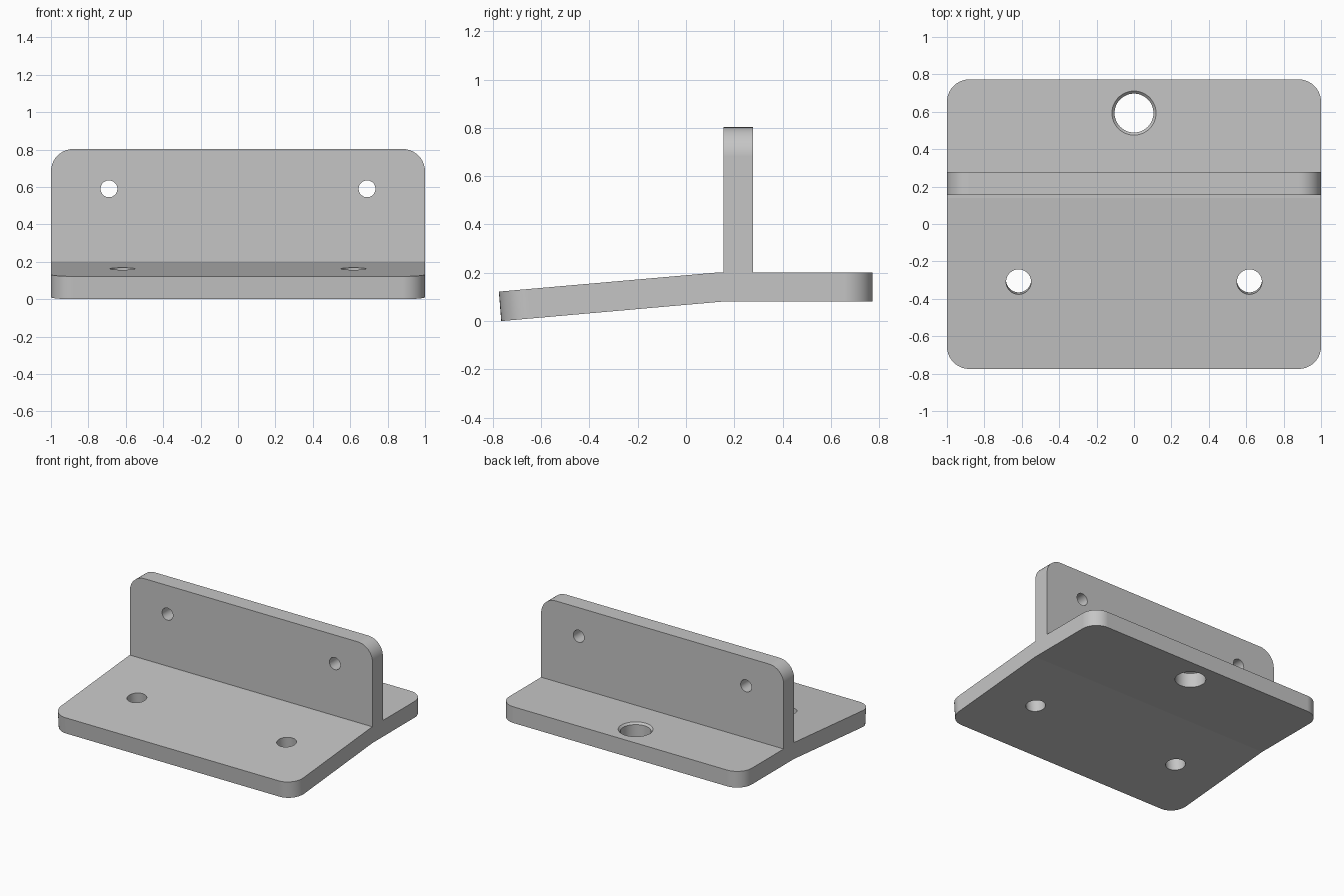
import bpy
import bmesh
from math import radians
from mathutils import Vector

cube = bpy.data.objects.get("Cube")
if cube:
    bpy.data.objects.remove(cube, do_unlink=True)

steel = bpy.data.materials.new("plain grey")
steel.use_nodes = True
GREY = (0.56, 0.56, 0.56, 1)
steel.diffuse_color = GREY
steel.node_tree.nodes["Principled BSDF"].inputs["Base Color"].default_value = GREY

# Side profile (y, z): sloping front plate, level back plate, upright flange
PROFILE = [(-0.765, 0), (0.155, 0.081), (0.773, 0.081), (0.773, 0.202),
           (0.278, 0.202), (0.278, 0.803), (0.155, 0.803), (0.155, 0.202),
           (0.14, 0.202), (-0.775, 0.122)]
bm = bmesh.new()
side = bm.faces.new([bm.verts.new((-1, y, z)) for y, z in PROFILE])
extruded = bmesh.ops.extrude_face_region(bm, geom=[side])["geom"]
bmesh.ops.translate(bm, vec=(2, 0, 0),
                    verts=[g for g in extruded if isinstance(g, bmesh.types.BMVert)])
bmesh.ops.recalc_face_normals(bm, faces=bm.faces)


# Rounded corners at the free ends of the three plates
def is_corner(edge):
    a, b = (v.co for v in edge.verts)
    if abs(a.x - b.x) > 0.1:
        return False
    return max(a.y, b.y) < -0.7 or min(a.y, b.y) > 0.7 or min(a.z, b.z) > 0.7


bmesh.ops.bevel(bm, geom=[e for e in bm.edges if is_corner(e)], offset=0.12,
                offset_type='OFFSET', segments=10, profile=0.5,
                affect='EDGES', clamp_overlap=False)
mesh = bpy.data.meshes.new("angled_bracket")
bm.to_mesh(mesh)
bm.free()
bracket = bpy.data.objects.new("angled_bracket", mesh)
bpy.context.collection.objects.link(bracket)
mesh.materials.append(steel)
bpy.context.view_layer.objects.active = bracket


# Drill a hole, or a countersink when the two radii differ
def drill(centre, axis, r_bottom, r_top, depth):
    turn = Vector(axis).to_track_quat('Z', 'Y').to_euler()
    bpy.ops.mesh.primitive_cone_add(vertices=48, radius1=r_bottom, radius2=r_top,
                                    depth=depth, location=centre, rotation=turn)
    cutter = bpy.context.object
    cutter.name = "hole_cutter"
    cutter.hide_render = True
    cutter.data.materials.append(steel)
    bpy.context.view_layer.objects.active = bracket
    cut = bracket.modifiers.new("hole", 'BOOLEAN')
    cut.operation = 'DIFFERENCE'
    cut.solver = 'EXACT'
    cut.object = cutter
    bpy.ops.object.modifier_apply(modifier=cut.name)
    bpy.data.objects.remove(cutter, do_unlink=True)


for s in (-1, 1):
    drill((s * 0.617, -0.304, 0.102), (0, -0.087, 0.996), 0.067, 0.067, 0.3)
    drill((s * 0.69, 0.217, 0.59), (0, 1, 0), 0.045, 0.045, 0.3)
drill((0, 0.593, 0.14), (0, 0, 1), 0.104, 0.104, 0.3)
drill((0, 0.593, 0.202), (0, 0, 1), 0.104, 0.132, 0.028)

# Smooth rounds, crisp bends
bpy.ops.object.select_all(action='DESELECT')
bracket.select_set(True)
bpy.ops.object.shade_smooth_by_angle(angle=radians(25))
verts = bracket.data.vertices
for edge in bracket.data.edges:
    a, b = (verts[i].co for i in edge.vertices)
    if abs(a.x - b.x) > 1.5:
        edge.use_edge_sharp = True
weighted = bracket.modifiers.new("even_shading", 'WEIGHTED_NORMAL')
weighted.keep_sharp = True
